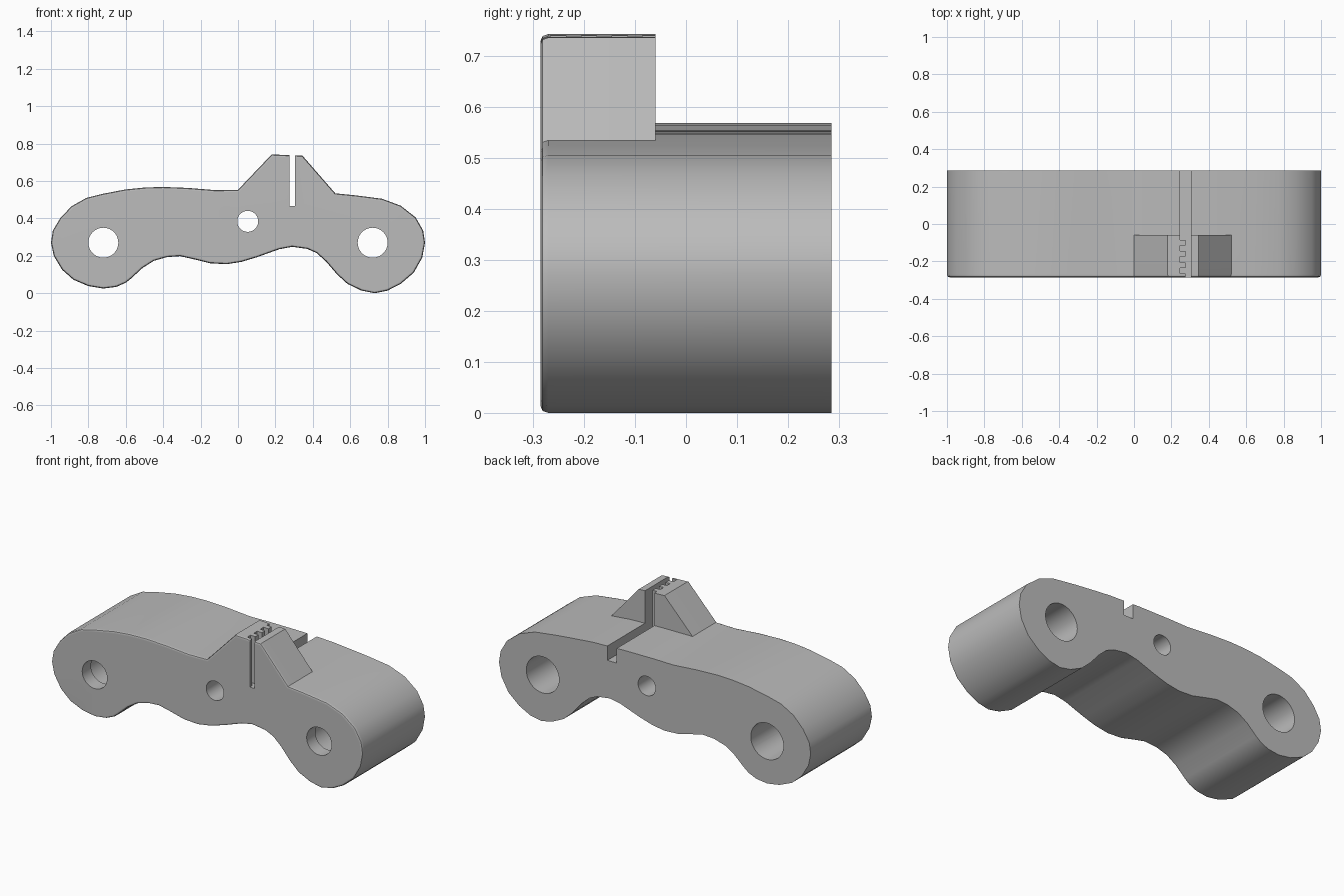
import bpy, bmesh, math
from mathutils import Vector

if "Cube" in bpy.data.objects:
    bpy.data.objects.remove(bpy.data.objects["Cube"])

grey = bpy.data.materials.new("plain grey")
grey.diffuse_color = (0.5, 0.5, 0.5, 1)
grey.use_nodes = True
grey.node_tree.nodes["Principled BSDF"].inputs["Base Color"].default_value = grey.diffuse_color


def inset(pts, d):
    """Mitred inset of a clockwise outline."""
    if d == 0:
        return pts
    out, n = [], len(pts)
    for i in range(n):
        p, a, b = (Vector(pts[j]) for j in (i, i - 1, (i + 1) % n))
        e, f = (p - a).normalized(), (b - p).normalized()
        m, k = Vector((e.y, -e.x)), Vector((f.y, -f.x))
        out.append(tuple(p + (m + k) * d / (1 + m.dot(k))))
    return out


def prism(name, pts, rings, axis="y"):
    """Stack an outline at (position, inset) rings along an axis."""
    bm = bmesh.new()
    loops = []
    for h, d in rings:
        loops.append([bm.verts.new((a, h, b) if axis == "y" else (a, b, h))
                      for a, b in inset(pts, d)])
    n = len(pts)
    for lo, hi in zip(loops, loops[1:]):
        for i in range(n):
            j = (i + 1) % n
            bm.faces.new((lo[i], lo[j], hi[j], hi[i]))
    bm.faces.new(loops[0])
    bm.faces.new(loops[-1])
    bmesh.ops.recalc_face_normals(bm, faces=bm.faces)
    me = bpy.data.meshes.new(name)
    bm.to_mesh(me)
    bm.free()
    ob = bpy.data.objects.new(name, me)
    bpy.context.collection.objects.link(ob)
    me.materials.append(grey)
    return ob


def cut(body, cutter):
    cutter.hide_render = True
    mod = body.modifiers.new("cut", "BOOLEAN")
    mod.operation = "DIFFERENCE"
    mod.solver = "EXACT"
    mod.object = cutter
    bpy.context.view_layer.objects.active = body
    bpy.ops.object.modifier_apply(modifier=mod.name)
    bpy.data.objects.remove(cutter)


def circle(x, z, r, n=40):
    return [(x + r * math.cos(-math.tau * i / n), z + r * math.sin(-math.tau * i / n))
            for i in range(n)]


# Wavy body outline, with the clamp tower included, clockwise from the left end
left_top = [(-1, .27), (-.99, .335), (-.95, .402), (-.89, .465), (-.81, .51),
            (-.73, .53), (-.6, .555), (-.5, .565), (-.4, .568), (-.27, .563),
            (-.12, .551), (0, .553)]
tower = [(.18, .742), (.345, .735)]
right_end = [(.52, .534), (.63, .523), (.77, .505), (.87, .468), (.95, .405),
             (.99, .335), (1, .27), (.985, .19), (.94, .11), (.87, .05), (.8, .014),
             (.73, 0), (.66, .014), (.585, .05), (.53, .1)]
underside = [(.47, .17), (.42, .215), (.37, .237), (.29, .248), (.22, .235),
             (.1, .192), (.02, .168), (-.06, .155), (-.15, .16), (-.23, .18),
             (-.31, .198), (-.38, .193), (-.45, .173), (-.51, .135), (-.57, .08),
             (-.6, .056), (-.65, .034), (-.72, .025), (-.8, .038), (-.88, .072),
             (-.94, .125), (-.985, .2)]
body = prism("clamp_bracket", left_top + tower + right_end + underside,
             [(.285, 0), (-.27, 0), (-.281, .004), (-.285, .013)])

# Clear the space behind the tower
rear = [(0, .553), (0, 1), (.52, 1), (.52, .534), (.4, .545), (.2, .552)]
cut(body, prism("rear_cutter", rear, [(-.06, 0), (.4, 0)]))

# Belt slot: comb-shaped inside the tower, wide and plain behind it
comb = [(.305, .4), (.305, -.4), (.275, -.4)]
for c in (-.25, -.19, -.13):
    comb += [(.275, c - .015), (.245, c - .015), (.245, c + .015), (.275, c + .015)]
comb += [(.275, -.085), (.245, -.085), (.245, .4)]
cut(body, prism("slot_cutter", comb, [(.465, 0), (.9, 0)], "z"))

# Main holes with a narrower front lip, and the small plain hole
for x in (-.72, .72):
    cut(body, prism("hole_cutter", circle(x, .27, .08),
                    [(-.4, 0), (-.205, 0), (-.205, -.025), (.4, -.025)]))
cut(body, prism("small_hole_cutter", circle(.052, .384, .056), [(-.4, 0), (.4, 0)]))

# Smooth curved walls, crisp edges
bpy.ops.object.select_all(action="DESELECT")
body.select_set(True)
bpy.context.view_layer.objects.active = body
bpy.ops.object.shade_smooth_by_angle(angle=math.radians(30))
wn = body.modifiers.new("weighted", "WEIGHTED_NORMAL")
wn.keep_sharp = True
